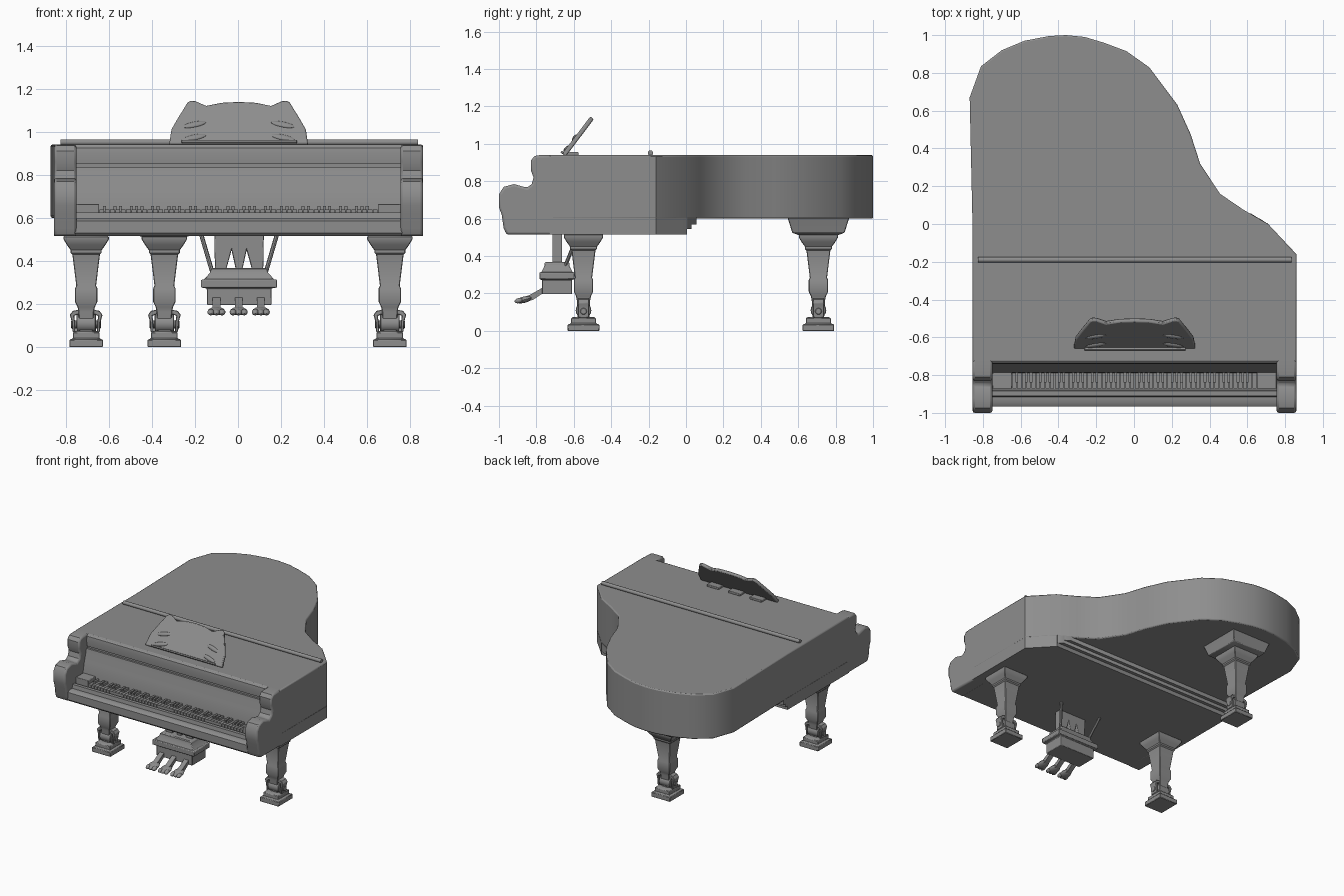
import bpy, bmesh, math
from mathutils import Vector, Matrix

if "Cube" in bpy.data.objects:
    bpy.data.objects.remove(bpy.data.objects["Cube"])

GREY = (0.27, 0.27, 0.27, 1)
mat = bpy.data.materials.new("piano grey")
mat.use_nodes = True
mat.diffuse_color = GREY
mat.node_tree.nodes["Principled BSDF"].inputs["Base Color"].default_value = GREY


def finish(name, bm, bevel=0, angle=35, segments=2):
    bmesh.ops.recalc_face_normals(bm, faces=bm.faces)
    me = bpy.data.meshes.new(name)
    bm.to_mesh(me)
    bm.free()
    me.materials.append(mat)
    me.polygons.foreach_set("use_smooth", [True] * len(me.polygons))
    me.set_sharp_from_angle(angle=math.radians(angle))
    ob = bpy.data.objects.new(name, me)
    bpy.context.collection.objects.link(ob)
    if bevel:
        mod = ob.modifiers.new("bevel", "BEVEL")
        mod.width, mod.segments = bevel, segments
        mod.limit_method, mod.angle_limit = "ANGLE", math.radians(50)
    return ob


def add_prism(bm, pts, axis, a, b):
    place = {"x": lambda u, v, w: (w, u, v),
             "y": lambda u, v, w: (u, w, v),
             "z": lambda u, v, w: (u, v, w)}[axis]
    face = bm.faces.new([bm.verts.new(place(u, v, a)) for u, v in pts])
    ext = bmesh.ops.extrude_face_region(bm, geom=[face])["geom"]
    move = Vector(place(0, 0, b)) - Vector(place(0, 0, a))
    bmesh.ops.translate(bm, vec=move, verts=[g for g in ext if isinstance(g, bmesh.types.BMVert)])


def prism(name, pts, axis, a, b, bevel=0):
    bm = bmesh.new()
    add_prism(bm, pts, axis, a, b)
    return finish(name, bm, bevel)


def add_box(bm, x0, x1, y0, y1, z0, z1):
    add_prism(bm, [(x0, y0), (x1, y0), (x1, y1), (x0, y1)], "z", z0, z1)


def add_loft(bm, cx, cy, rings):
    """Stack of rectangles: (half x, half y, z)."""
    prev = None
    for hx, hy, z in rings:
        ring = [bm.verts.new((cx + sx * hx, cy + sy * hy, z))
                for sx, sy in ((-1, -1), (1, -1), (1, 1), (-1, 1))]
        if prev:
            for i in range(4):
                j = (i + 1) % 4
                bm.faces.new((prev[i], prev[j], ring[j], ring[i]))
        else:
            bm.faces.new(ring)
        prev = ring
    bm.faces.new(prev)


def add_rod(bm, p, q, r, sides=12):
    p, q = Vector(p), Vector(q)
    rot = (q - p).to_track_quat("Z", "Y").to_matrix().to_4x4()
    bmesh.ops.create_cone(bm, cap_ends=True, segments=sides, radius1=r, radius2=r,
                          depth=(q - p).length,
                          matrix=Matrix.Translation((p + q) / 2) @ rot)


def add_ball(bm, centre, size, tilt=0, axis="X"):
    bmesh.ops.create_uvsphere(bm, u_segments=14, v_segments=8, radius=1,
                              matrix=Matrix.Translation(centre) @ Matrix.Rotation(tilt, 4, axis)
                              @ Matrix.Diagonal((*size, 1)))


# Case with the curved tail
outline = [(-.855, -.73), (.86, -.73), (.86, -.16), (.71, 0), (.58, .075), (.455, .16),
           (.35, .32), (.3, .475), (.23, .63), (.08, .83), (-.04, .915), (-.16, .96),
           (-.26, .99), (-.36, 1), (-.45, .995), (-.58, .97), (-.7, .92), (-.81, .835),
           (-.87, .67), (-.855, 0)]
prism("case", outline, "z", .6, .94, .008)

# Deeper front half, stepping up to the tail
for i, (y, z, x) in enumerate([(.005, .515, .705), (.03, .545, .665), (.055, .57, .62)]):
    prism(f"underside_step_{i + 1}",
          [(-.855, -.73), (.86, -.73), (.86, -.16), (.71, 0), (x, y), (-.855, y)],
          "z", z, .605)

# Scrolled arms at both ends of the keyboard
arm = [(-.7, .515), (-.96, .515), (-.975, .55), (-.985, .62), (-1, .66), (-1, .73),
       (-.975, .77), (-.92, .785), (-.85, .765), (-.825, .785), (-.815, .82),
       (-.83, .86), (-.83, .91), (-.81, .935), (-.78, .94), (-.7, .94)]
prism("left_arm", arm, "x", .755, .86, .012)
prism("right_arm", arm, "x", -.855, -.75, .012)

# Key bed, key slip and sloping fallboard
prism("key_bed", [(-.7, .515), (-.95, .515), (-.965, .53), (-.965, .585), (-.945, .597),
                  (-.915, .597), (-.91, .625), (-.885, .625), (-.88, .61), (-.79, .61),
                  (-.785, .67), (-.77, .74), (-.752, .8), (-.745, .835), (-.725, .835),
                  (-.725, .85), (-.7, .85)], "x", -.76, .765)
prism("lid_front_rail", [(-.7, .85), (-.738, .85), (-.742, .9), (-.738, .925),
                         (-.725, .938), (-.7, .94)], "x", -.76, .765)

# Keys
first, last, count = -.645, .65, 52
step = (last - first) / count
bm = bmesh.new()
for i in range(count):
    x = first + i * step
    add_box(bm, x + .0015, x + step - .0015, -.872, -.785, .605, .638)
finish("white_keys", bm)
bm = bmesh.new()
for i in range(count - 1):
    if i % 7 not in (1, 4):
        x = first + (i + 1) * step
        add_box(bm, x - .007, x + .007, -.84, -.785, .63, .655)
finish("black_keys", bm)
bm = bmesh.new()
add_box(bm, -.75, first, -.872, -.78, .6, .665)
add_box(bm, last, .755, -.872, -.78, .6, .665)
finish("key_blocks", bm, .004)

# Lid hinge
bm = bmesh.new()
add_rod(bm, (-.825, -.19, .951), (.835, -.19, .951), .014)
finish("lid_hinge", bm)

# Music stand with two ears and whiskers
half = [(.322, 0), (.312, .085), (.28, .155), (.262, .19), (.238, .24), (.222, .25),
        (.2, .247), (.15, .22), (.08, .238)]
bm = bmesh.new()
add_prism(bm, half + [(0, .243)] + [(-x, z) for x, z in reversed(half)], "y", 0, .024)
stand = finish("music_stand", bm, .007)
bm = bmesh.new()
for s in (-1, 1):
    for z in (.108, .033):
        add_ball(bm, (s * .205, 0, z), (.057, .008, .015), s * .25, "Y")
whiskers = finish("stand_whiskers", bm)
bm = bmesh.new()
add_box(bm, -.265, .27, -.012, .005, 0, .012)
ledge = finish("stand_ledge", bm, .003)
for ob in (stand, whiskers, ledge):
    ob.location = (.003, -.662, .947)
    ob.rotation_euler.x = -math.radians(37)
bm = bmesh.new()
for x in (-.18, 0, .18):
    add_box(bm, x - .05, x + .05, -.65, -.575, .938, .956)
finish("stand_hinges", bm, .004)

# Legs on casters
leg = [(.105, .515), (.105, .5), (.09, .475), (.072, .45), (.072, .438), (.064, .43),
       (.046, .285), (.052, .272), (.052, .21), (.04, .185), (.036, .165), (.03, .06)]
foot = [(.05, .075), (.062, .068), (.062, .04), (.078, .034), (.078, 0)]


def build_leg(name, cx, cy, top):
    bm = bmesh.new()
    add_loft(bm, cx, cy, [(h, h, z) for h, z in leg])
    add_loft(bm, cx, cy, [(h, h * 1.08, z) for h, z in foot])
    if top > .55:
        add_loft(bm, cx, cy, [(.165, .165, top), (.16, .16, .59), (.14, .14, .525), (.1, .1, .51)])
    add_rod(bm, (cx - .045, cy, .11), (cx + .045, cy, .11), .042, 16)
    add_rod(bm, (cx - .07, cy, .105), (cx + .07, cy, .105), .018)
    for s in (-1, 1):
        fork = [(.03, .175), (.062, .168), (.076, .15), (.066, .115), (.064, .07),
                (.05, .07), (.052, .12), (.056, .145), (.03, .155)]
        add_prism(bm, [(cx + s * u, z) for u, z in fork], "y", cy - .03, cy + .03)
    finish(name, bm, .003, segments=1)


build_leg("front_left_leg", .705, -.548, .515)
build_leg("front_right_leg", -.705, -.548, .515)
build_leg("rear_leg", -.342, .708, .605)

# Pedal lyre: notched plate, braces and stepped box
plate = [(-.115, .52), (-.112, .36), (-.06, .36), (-.035, .45), (-.015, .36),
         (.015, .36), (.035, .45), (.06, .36), (.112, .36), (.115, .52)]
prism("lyre_plate", [(x + .005, z) for x, z in plate], "y", -.715, -.662, .004)
bm = bmesh.new()
for s in (-1, 1):
    add_rod(bm, (.005 + s * .175, -.575, .52), (.005 + s * .125, -.645, .35), .01, 8)
finish("lyre_braces", bm)
bm = bmesh.new()
add_loft(bm, .005, -.69, [(.12, .06, .368), (.132, .066, .362), (.135, .068, .345),
                          (.162, .083, .315), (.177, .094, .312), (.177, .094, .277),
                          (.15, .08, .272), (.15, .08, .196)])
finish("pedal_box", bm, .004)

# Paw-shaped pedals
for name, x in (("right_pedal", -.1), ("middle_pedal", .003), ("left_pedal", .106)):
    bm = bmesh.new()
    profile = [(-.76, .235), (-.76, .205), (-.82, .165), (-.885, .15), (-.885, .172), (-.83, .195)]
    add_prism(bm, profile, "x", x - .018, x + .018)
    add_ball(bm, (x, -.865, .167), (.04, .045, .017), .25)
    for k in (-1, 0, 1):
        add_ball(bm, (x + k * .026, -.893, .162), (.016, .024, .014), .25)
    finish(name, bm)
